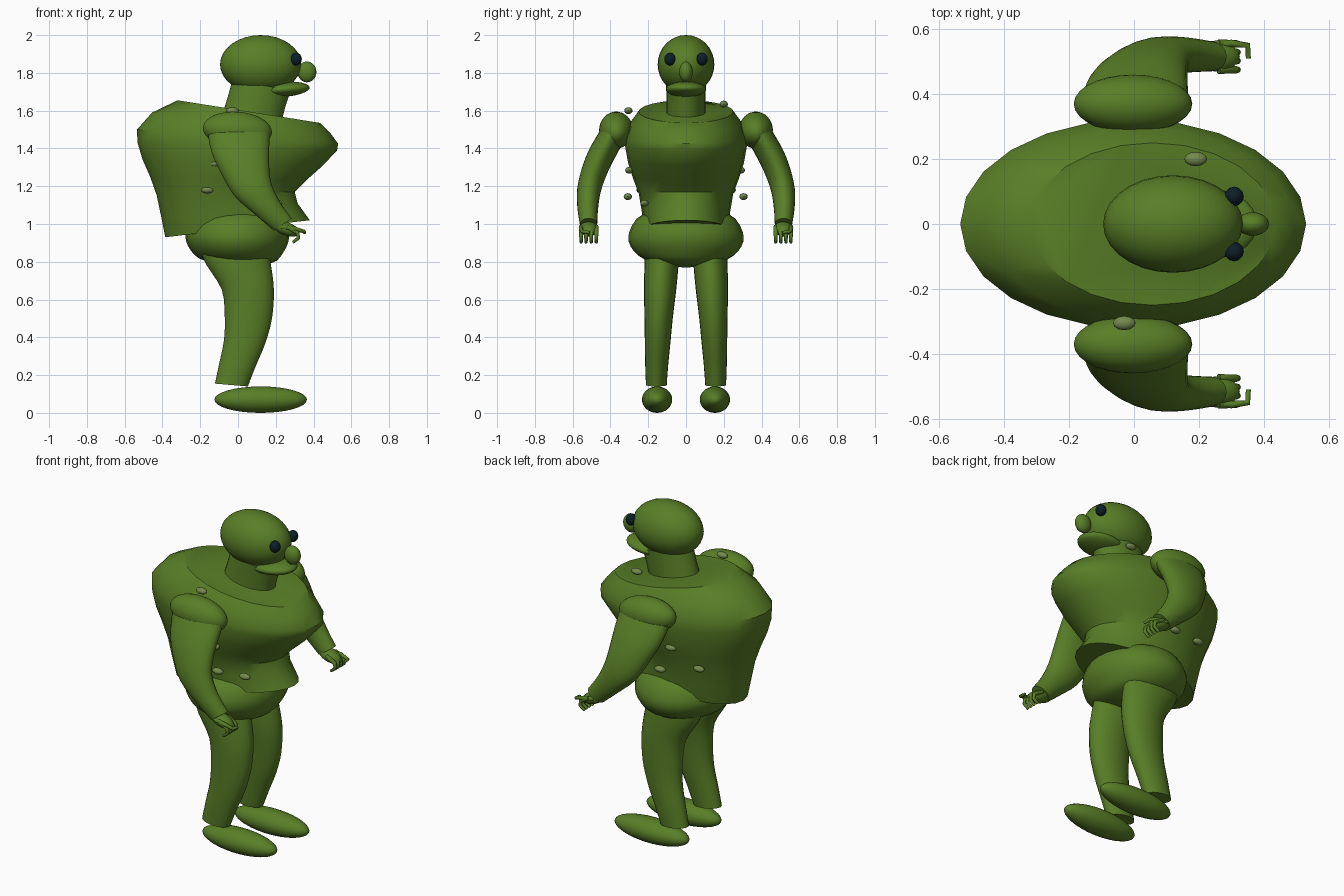
import bpy, bmesh, math
from mathutils import Vector, Matrix


def material(name, rgb):
    m = bpy.data.materials.new(name)
    m.diffuse_color = (*rgb, 1)
    return m


GREEN = material("moss_green", (0.1, 0.21, 0.02))
NAVY = material("dark_navy", (0.004, 0.014, 0.022))
WART = material("pale_green", (0.17, 0.25, 0.075))


def finish(name, bm, mat):
    bmesh.ops.recalc_face_normals(bm, faces=bm.faces)
    me = bpy.data.meshes.new(name)
    bm.to_mesh(me)
    bm.free()
    me.materials.append(mat)
    for p in me.polygons:
        p.use_smooth = True
    me.set_sharp_from_angle(angle=math.radians(38))
    ob = bpy.data.objects.new(name, me)
    bpy.context.collection.objects.link(ob)
    return ob


def ellipsoid(name, loc, half, mat=GREEN, tilt=0, u=28, v=16):
    bm = bmesh.new()
    mtx = (Matrix.Translation(loc) @ Matrix.Rotation(tilt, 4, 'Y')
           @ Matrix.Diagonal((*half, 1)))
    bmesh.ops.create_uvsphere(bm, u_segments=u, v_segments=v, radius=1, matrix=mtx)
    return finish(name, bm, mat)


def smooth_rows(rows, n):
    """Catmull-Rom interpolation between section rows."""
    out = []
    last = len(rows) - 1
    for i in range(last):
        a, b, c, d = (rows[max(0, min(last, i + k))] for k in (-1, 0, 1, 2))
        for j in range(n):
            t = j / n
            out.append([0.5 * (2 * q + (r - p) * t + (2 * p - 5 * q + 4 * r - s) * t * t
                               + (3 * q - p - 3 * r + s) * t ** 3)
                        for p, q, r, s in zip(a, b, c, d)])
    return out + [rows[-1]]


def loft(name, rows, sides=24, sub=1, side=1):
    """Each row: back x, back z, front x, front z, centre y, half width in y."""
    bm = bmesh.new()
    rings = []
    for xb, zb, xf, zf, y, ry in smooth_rows(rows, sub):
        ring = []
        for k in range(sides):
            a = 2 * math.pi * k / sides
            h = 0.5 + 0.5 * math.cos(a)
            ring.append(bm.verts.new((xb + (xf - xb) * h,
                                      side * (y + ry * math.sin(a)),
                                      zb + (zf - zb) * h)))
        rings.append(ring)
    for r0, r1 in zip(rings, rings[1:]):
        for k in range(sides):
            n = (k + 1) % sides
            bm.faces.new((r0[k], r0[n], r1[n], r1[k]))
    bm.faces.new(rings[0])
    bm.faces.new(rings[-1])
    return finish(name, bm, GREEN)


def finger(name, pts, r):
    """Tapered bent finger as a bevelled poly curve."""
    cu = bpy.data.curves.new(name, 'CURVE')
    cu.dimensions = '3D'
    cu.bevel_depth = r
    cu.bevel_resolution = 2
    cu.use_fill_caps = True
    sp = cu.splines.new('POLY')
    sp.points.add(len(pts) - 1)
    for i, p in enumerate(pts):
        sp.points[i].co = (*p, 1)
        sp.points[i].radius = 1 - 0.12 * i
    sp.use_smooth = True
    cu.materials.append(GREEN)
    bpy.context.collection.objects.link(bpy.data.objects.new(name, cu))


# Torso, flared at the chest with a flat sloping top
loft("torso", [
    (-0.385, 0.93, 0.38, 1.02, 0, 0.22),
    (-0.405, 1.03, 0.315, 1.11, 0, 0.235),
    (-0.43, 1.15, 0.30, 1.17, 0, 0.25),
    (-0.465, 1.25, 0.36, 1.23, 0, 0.28),
    (-0.505, 1.34, 0.45, 1.31, 0, 0.307),
    (-0.532, 1.43, 0.525, 1.39, 0, 0.322),
    (-0.535, 1.50, 0.53, 1.425, 0, 0.322),
    (-0.455, 1.59, 0.49, 1.48, 0, 0.297),
    (-0.32, 1.655, 0.435, 1.535, 0, 0.25)])

# Pelvis
loft("pelvis", [
    (-0.18, 1.07, 0.18, 1.07, 0, 0.19),
    (-0.24, 1.03, 0.24, 1.03, 0, 0.26),
    (-0.275, 0.96, 0.27, 0.96, 0, 0.30),
    (-0.275, 0.91, 0.265, 0.90, 0, 0.303),
    (-0.25, 0.86, 0.24, 0.85, 0, 0.275),
    (-0.21, 0.82, 0.205, 0.805, 0, 0.22),
    (-0.14, 0.795, 0.14, 0.785, 0, 0.13),
    (-0.04, 0.775, 0.04, 0.77, 0, 0.03)], sub=2)

# Neck and head
loft("neck", [(-0.08, 1.59, 0.23, 1.54, 0, 0.105),
              (-0.055, 1.67, 0.25, 1.62, 0, 0.103),
              (-0.03, 1.76, 0.28, 1.71, 0, 0.105)])
ellipsoid("head", (0.12, 0, 1.845), (0.215, 0.15, 0.155))
ellipsoid("mouth", (0.24, 0, 1.713), (0.14, 0.107, 0.04), tilt=-0.07)
ellipsoid("nose", (0.365, 0, 1.805), (0.05, 0.036, 0.055))

for s, tag in ((-1, "right"), (1, "left")):
    # Eyes
    ellipsoid(tag + "_eye", (0.308, s * 0.085, 1.873), (0.03, 0.03, 0.034), NAVY, u=12, v=8)
    # Legs and feet
    loft(tag + "_leg", [
        (-0.20, 0.86, 0.16, 0.86, 0.125, 0.09),
        (-0.165, 0.78, 0.175, 0.78, 0.13, 0.09),
        (-0.085, 0.65, 0.19, 0.65, 0.137, 0.085),
        (-0.07, 0.50, 0.18, 0.50, 0.145, 0.075),
        (-0.075, 0.38, 0.145, 0.37, 0.15, 0.068),
        (-0.10, 0.26, 0.095, 0.25, 0.155, 0.061),
        (-0.122, 0.155, 0.052, 0.14, 0.157, 0.055)], sub=3, side=s)
    ellipsoid(tag + "_foot", (0.12, s * 0.153, 0.07), (0.245, 0.08, 0.07))
    # Shoulders and arms
    ellipsoid(tag + "_shoulder", (-0.003, s * 0.37, 1.497), (0.183, 0.09, 0.097), tilt=0.08)
    loft(tag + "_arm", [
        (-0.162, 1.49, 0.168, 1.49, 0.38, 0.078),
        (-0.14, 1.38, 0.165, 1.40, 0.435, 0.08),
        (-0.09, 1.27, 0.165, 1.31, 0.48, 0.073),
        (-0.02, 1.15, 0.175, 1.22, 0.512, 0.064),
        (0.09, 1.05, 0.22, 1.12, 0.52, 0.055),
        (0.19, 0.965, 0.285, 1.03, 0.516, 0.046)], sub=3, side=s)
    # Hands: palm, four curled fingers and a hooked thumb
    ellipsoid(tag + "_palm", (0.255, s * 0.515, 0.975), (0.075, 0.046, 0.035),
              tilt=0.35, u=16, v=10)
    for i, y in enumerate((0.475, 0.502, 0.529, 0.555)):
        finger(f"{tag}_finger_{i + 1}",
               [(0.26, s * y, 0.985), (0.315, s * y, 0.955),
                (0.32, s * y, 0.925), (0.29, s * y, 0.903)], 0.013)
    finger(tag + "_thumb",
           [(0.23, s * 0.55, 0.985), (0.30, s * 0.556, 0.975),
            (0.35, s * 0.55, 0.96), (0.352, s * 0.51, 0.955)], 0.013)

# Small bumps scattered over the skin
bumps = [(-0.03, -0.305, 1.6), (0.19, 0.2, 1.635),
         (-0.12, -0.28, 1.32), (-0.16, -0.24, 1.18),
         (0.05, -0.3, 1.285), (0.08, -0.308, 1.145),
         (0.2, -0.22, 1.11), (-0.1, 0.29, 1.285),
         (-0.04, 0.305, 1.145), (-0.256, 0.242, 1.18),
         (0.0, 0.28, 1.32)]
for i, p in enumerate(bumps):
    ellipsoid(f"bump_{i + 1}", p, (0.035, 0.022, 0.018), WART, u=12, v=8)
